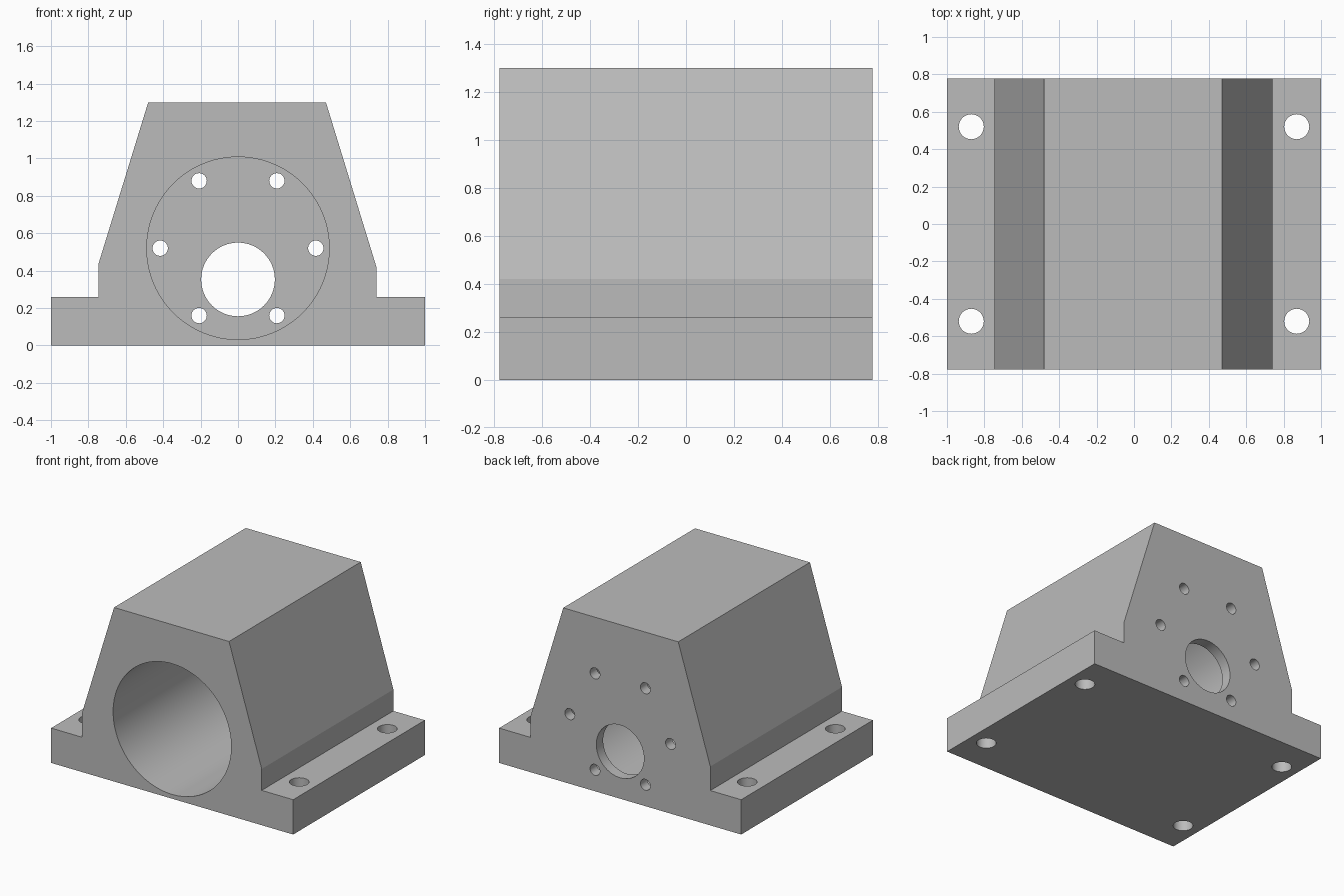
import bpy, bmesh, math
from mathutils import Matrix

if "Cube" in bpy.data.objects:
    bpy.data.objects.remove(bpy.data.objects["Cube"])

HALF_DEPTH = 0.777
WALL = 0.08          # thickness of the closed rear wall
AXIS_Z = 0.52        # height of the main bore axis

metal = bpy.data.materials.new("plain grey metal")
metal.diffuse_color = (0.5, 0.5, 0.5, 1)
metal.use_nodes = True
metal.node_tree.nodes["Principled BSDF"].inputs["Base Color"].default_value = metal.diffuse_color


def add_object(name, bm):
    bmesh.ops.recalc_face_normals(bm, faces=bm.faces)
    mesh = bpy.data.meshes.new(name)
    bm.to_mesh(mesh)
    bm.free()
    mesh.materials.append(metal)
    obj = bpy.data.objects.new(name, mesh)
    bpy.context.collection.objects.link(obj)
    return obj


# Housing: feet, short upright sides and tapered body as one extruded profile
profile = [(-1, 0), (1, 0), (1, 0.26), (0.74, 0.26), (0.74, 0.42), (0.47, 1.3),
           (-0.48, 1.3), (-0.745, 0.44), (-0.745, 0.26), (-1, 0.26)]
bm = bmesh.new()
face = bm.faces.new([bm.verts.new((x, -HALF_DEPTH, z)) for x, z in profile])
side = bmesh.ops.extrude_face_region(bm, geom=[face])["geom"]
bmesh.ops.translate(bm, vec=(0, 2 * HALF_DEPTH, 0),
                    verts=[g for g in side if isinstance(g, bmesh.types.BMVert)])
housing = add_object("bearing_housing", bm)


def drill(name, radius, length, centre, along_y, segments):
    """Cut a round hole through the housing."""
    bm = bmesh.new()
    turn = Matrix.Rotation(math.pi / 2, 4, 'X') if along_y else Matrix()
    bmesh.ops.create_cone(bm, cap_ends=True, segments=segments, radius1=radius,
                          radius2=radius, depth=length,
                          matrix=Matrix.Translation(centre) @ turn)
    cutter = add_object(name, bm)
    mod = housing.modifiers.new(name, 'BOOLEAN')
    mod.operation, mod.solver, mod.object = 'DIFFERENCE', 'EXACT', cutter
    bpy.context.view_layer.objects.active = housing
    bpy.ops.object.modifier_apply(modifier=name)
    bpy.data.objects.remove(cutter)


# Large blind bore, open at the front
front, back = -HALF_DEPTH - 0.1, HALF_DEPTH - WALL
drill("main_bore", 0.488, back - front, (0, (front + back) / 2, AXIS_Z), True, 96)

# Off-centre shaft opening and ring of six bolt holes through the rear wall
drill("shaft_opening", 0.197, 0.4, (0, HALF_DEPTH, 0.353), True, 64)
for i in range(6):
    a = math.radians(60 * i)
    drill("bolt_hole", 0.041, 0.4,
          (0.416 * math.cos(a), HALF_DEPTH, AXIS_Z + 0.416 * math.sin(a)), True, 32)

# Four mounting holes through the feet
for x in (-0.87, 0.87):
    for y in (-0.52, 0.52):
        drill("mounting_hole", 0.067, 0.4, (x, y, 0.13), False, 32)

# Smooth round walls, crisp edges
bpy.ops.object.select_all(action='DESELECT')
housing.select_set(True)
bpy.context.view_layer.objects.active = housing
bpy.ops.object.shade_smooth_by_angle(angle=math.radians(15))
